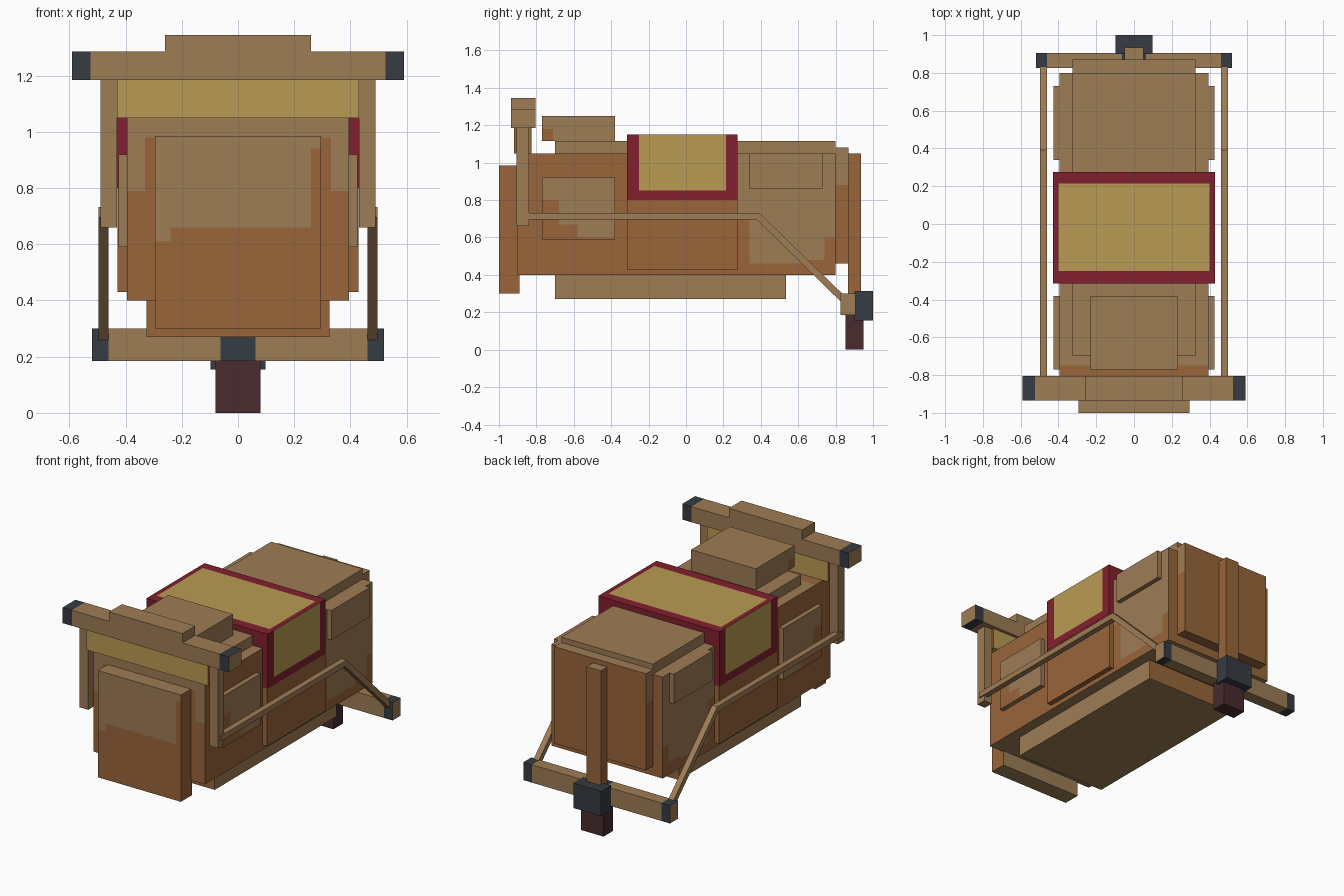
import bpy, bmesh, math
from mathutils import Vector

if "Cube" in bpy.data.objects:
    bpy.data.objects.remove(bpy.data.objects["Cube"])


def material(name, r, g, b):
    def lin(c):
        c /= 255
        return c / 12.92 if c < 0.04045 else ((c + 0.055) / 1.055) ** 2.4
    m = bpy.data.materials.new(name)
    m.diffuse_color = (lin(r), lin(g), lin(b), 1)
    m.use_nodes = True
    m.node_tree.nodes["Principled BSDF"].inputs["Base Color"].default_value = m.diffuse_color
    return m


TAN, BROWN, YELLOW, RED, DARK, MAROON = range(6)
MATS = [material("tan", 158, 125, 85), material("warm brown", 152, 101, 58),
        material("straw yellow", 186, 155, 83), material("cloth red", 130, 32, 46),
        material("dark slate", 54, 60, 67), material("maroon", 72, 43, 46)]


def finish(name, bm, rule):
    """Colour faces by rule(centre, normal) and link the object."""
    bmesh.ops.recalc_face_normals(bm, faces=bm.faces)
    for f in bm.faces:
        f.normal_update()
        f.material_index = rule(f.calc_center_median(), f.normal) if callable(rule) else rule
    me = bpy.data.meshes.new(name)
    bm.to_mesh(me)
    bm.free()
    for m in MATS:
        me.materials.append(m)
    ob = bpy.data.objects.new(name, me)
    bpy.context.collection.objects.link(ob)
    return ob


def box(name, x, y, z, rule, cuts=((), (), ())):
    """Box from (min, max) ranges, sliced at the cut positions per axis."""
    bm = bmesh.new()
    bmesh.ops.create_cube(bm, size=1)
    for v in bm.verts:
        v.co = Vector([(r[0] + r[1]) / 2 + c * (r[1] - r[0]) for r, c in zip((x, y, z), v.co)])
    for axis, values in enumerate(cuts):
        for value in values:
            co, no = Vector(), Vector()
            co[axis], no[axis] = value, 1
            bmesh.ops.bisect_plane(bm, geom=bm.verts[:] + bm.edges[:] + bm.faces[:],
                                   plane_co=co, plane_no=no)
    return finish(name, bm, rule)


def sides(name, x, y, z, rule, cuts=((), (), ())):
    """Matching boxes on the right and left."""
    box("right_" + name, x, y, z, rule, cuts)
    box("left_" + name, (-x[1], -x[0]), y, z, rule, cuts)


# Main body: worn lighter patches on the front corners, top and rear flanks
def body_paint(c, n):
    if n.z > 0.5:
        return BROWN if c.y < -0.75 else TAN
    if n.y < -0.5:
        return TAN if c.z > 0.79 and (abs(c.x) > 0.33 or c.z > 0.98) else BROWN
    if abs(n.x) > 0.5:
        low = 0.73 if c.y < 0.34 else 0.46 if c.y < 0.62 else 0.48 if c.y < 0.74 else 0.6
        return TAN if c.y > 0.21 and c.z > low else BROWN
    return TAN if n.z < -0.5 else BROWN


box("body", (-0.395, 0.395), (-0.9, 0.8), (0.4, 1.05), body_paint,
    ((-0.33, 0.33), (-0.75, 0.21, 0.34, 0.62, 0.74), (0.46, 0.48, 0.6, 0.73, 0.79, 0.98)))
box("keel", (-0.325, 0.325), (-0.7, 0.535), (0.27, 0.42),
    lambda c, n: BROWN if abs(n.y) > 0.5 else TAN)
box("back_slab", (-0.325, 0.325), (-0.7, 0.8), (1.04, 1.115), TAN)


# Front panel with stepped light patch
def panel_paint(c, n):
    if n.y < -0.5:
        low = 0.61 if c.x < -0.24 else 0.66 if c.x < 0.26 else 0.94
        return TAN if c.z > low else BROWN
    return BROWN if abs(n.x) > 0.5 else TAN


box("front_panel", (-0.295, 0.295), (-1, -0.89), (0.3, 0.985), panel_paint,
    ((-0.24, 0.26), (), (0.61, 0.66, 0.94)))

# Rear panel and post
box("rear_panel", (-0.325, 0.325), (0.79, 0.87), (0.46, 1.08),
    lambda c, n: TAN if n.z > 0.5 or (abs(n.x) > 0.5 and c.z > 0.88) else BROWN,
    ((), (), (0.88,)))
box("rear_post", (-0.05, 0.05), (0.865, 0.935), (0.29, 1.05),
    lambda c, n: TAN if n.z > 0.5 else BROWN)

# Top pack
box("top_pack", (-0.23, 0.23), (-0.77, -0.38), (1.115, 1.25),
    lambda c, n: BROWN if abs(n.x) > 0.5 and c.y < -0.71 and c.z < 1.18 else TAN,
    ((), (-0.71,), (1.18,)))

# Side plates
sides("front_plate", (0.38, 0.425), (-0.77, -0.38), (0.59, 0.92),
      lambda c, n: BROWN if abs(n.x) > 0.5 and c.z < (0.8 if c.y < -0.68 else 0.67 if c.y < -0.58
                                                       else 0.6) else TAN,
      ((), (-0.68, -0.58), (0.6, 0.67, 0.8)))
sides("rear_plate", (0.38, 0.425), (0.34, 0.73), (0.86, 1.05), TAN)
sides("middle_plate", (0.38, 0.428), (-0.315, 0.275), (0.43, 0.8), BROWN)


# Draped blanket with bordered centre on top and both flanks
def blanket_paint(c, n):
    inside = -0.25 < c.y < 0.215
    if n.z > 0.5:
        return YELLOW if inside and abs(c.x) < 0.4 else RED
    return YELLOW if abs(n.x) > 0.5 and inside and c.z > 0.85 else RED


box("blanket", (-0.43, 0.43), (-0.315, 0.275), (0.8, 1.15), blanket_paint,
    ((-0.4, 0.4), (-0.25, 0.215), (0.85,)))

# Front frame: uprights, capped crossbar, raised block and banner
sides("front_upright", (0.43, 0.49), (-0.905, -0.84), (0.66, 1.19), TAN)
box("front_crossbar", (-0.59, 0.59), (-0.935, -0.805), (1.185, 1.285),
    lambda c, n: DARK if abs(c.x) > 0.525 and abs(n.x) < 0.5 else TAN, ((-0.525, 0.525), (), ()))
box("crossbar_block", (-0.26, 0.26), (-0.935, -0.805), (1.28, 1.345), TAN)
box("banner", (-0.43, 0.43), (-0.92, -0.825), (1.05, 1.187),
    lambda c, n: BROWN if abs(n.x) > 0.5 else YELLOW)

# Rear crossbar with dark caps and dark middle, hitch block and foot
box("rear_crossbar", (-0.52, 0.52), (0.825, 0.905), (0.185, 0.3),
    lambda c, n: DARK if (abs(c.x) > 0.46 or abs(c.x) < 0.0625) and abs(n.x) < 0.5 else TAN,
    ((-0.46, -0.0625, 0.0625, 0.46), (), ()))
box("hitch_block", (-0.098, 0.098), (0.9, 1.0), (0.155, 0.315), DARK)
box("foot", (-0.08, 0.08), (0.853, 0.95), (0, 0.19), MAROON)


# Bent side poles, mitred at the bend
def pole(name, x0, x1, path, half):
    pts = [Vector(p) for p in path]
    dirs = [(b - a).normalized() for a, b in zip(pts, pts[1:])]
    bm, rings = bmesh.new(), []
    for i, p in enumerate(pts):
        d0, d1 = dirs[max(i - 1, 0)], dirs[min(i, len(dirs) - 1)]
        t = (d0 + d1).normalized()
        off = Vector((-t.y, t.x)) * half / t.dot(d0)
        a, b = p - off, p + off
        rings.append([bm.verts.new(v) for v in ((x0, *a), (x1, *a), (x1, *b), (x0, *b))])
    for r, s in zip(rings, rings[1:]):
        for k in range(4):
            bm.faces.new((r[k], r[(k + 1) % 4], s[(k + 1) % 4], s[k]))
    bm.faces.new(rings[0])
    bm.faces.new(rings[-1])
    finish(name, bm, TAN)


for label, s in (("right", 1), ("left", -1)):
    pole(label + "_pole", s * 0.46, s * 0.497, ((-0.88, 0.714), (0.385, 0.714), (0.84, 0.27)), 0.018)
